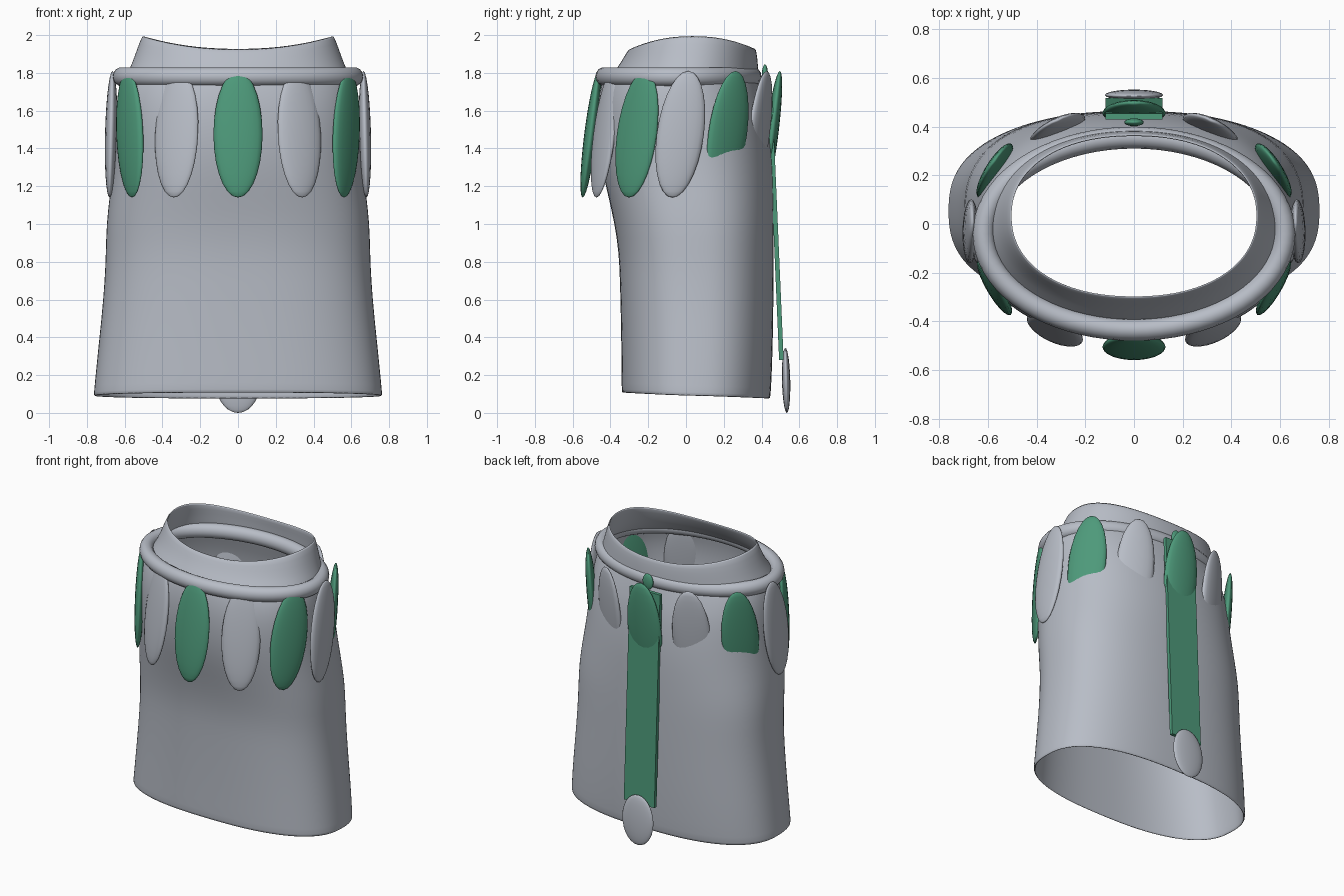
import bpy, bmesh, math
from mathutils import Matrix, Vector

if "Cube" in bpy.data.objects:
    bpy.data.objects.remove(bpy.data.objects["Cube"])


def material(name, rgb):
    m = bpy.data.materials.new(name)
    m.diffuse_color = (*rgb, 1)
    m.use_nodes = True
    m.node_tree.nodes["Principled BSDF"].inputs["Base Color"].default_value = m.diffuse_color
    return m


GREY = material("pale grey", (0.48, 0.51, 0.57))
GREEN = material("leaf green", (0.075, 0.32, 0.195))


def finish(name, bm, mat):
    bmesh.ops.recalc_face_normals(bm, faces=bm.faces)
    me = bpy.data.meshes.new(name)
    bm.to_mesh(me)
    bm.free()
    me.materials.append(mat)
    me.shade_smooth()
    ob = bpy.data.objects.new(name, me)
    bpy.context.collection.objects.link(ob)
    return ob


def loft(name, rows, mat, zfun, seg=64):
    """Open tube through rows of (z, half width, front y, back y, squareness)."""
    bm = bmesh.new()
    rings = []
    for i, (z, rx, yf, yb, n) in enumerate(rows):
        ring = []
        for k in range(seg):
            a = math.tau * k / seg
            c, s = math.cos(a), math.sin(a)
            x = rx * math.copysign(abs(c) ** (2 / n), c)
            y = (yf + yb) / 2 + (yb - yf) / 2 * math.copysign(abs(s) ** (2 / n), s)
            ring.append(bm.verts.new((x, y, z + zfun(i, c, s))))
        rings.append(ring)
    for r0, r1 in zip(rings, rings[1:]):
        for k in range(seg):
            j = (k + 1) % seg
            bm.faces.new((r0[k], r0[j], r1[j], r1[k]))
    ob = finish(name, bm, mat)
    sol = ob.modifiers.new("thickness", 'SOLIDIFY')
    sol.thickness = 0.012
    sub = ob.modifiers.new("smooth", 'SUBSURF')
    sub.levels = sub.render_levels = 1
    return ob


# Body: wide open tube, chest bulging forward, hem dipping at the back
body = [(0.09, 0.765, -0.34, 0.445, 2.5), (0.12, 0.762, -0.341, 0.45, 2.5),
        (0.3, 0.745, -0.342, 0.458, 2.5), (0.5, 0.723, -0.345, 0.462, 2.5),
        (0.7, 0.706, -0.35, 0.464, 2.5), (0.85, 0.70, -0.356, 0.465, 2.5),
        (1.0, 0.697, -0.378, 0.465, 2.5), (1.15, 0.68, -0.412, 0.463, 2.45),
        (1.3, 0.66, -0.448, 0.46, 2.4), (1.45, 0.648, -0.468, 0.447, 2.4),
        (1.6, 0.642, -0.47, 0.425, 2.35), (1.7, 0.634, -0.458, 0.395, 2.25),
        (1.78, 0.62, -0.44, 0.375, 2.1)]
loft("body", body, GREY, lambda i, c, s: -0.016 * s if i < 2 else 0)

# Collar: tapering band, higher at both sides
collar = [(1.77, 0.60, -0.41, 0.385, 2.1), (1.83, 0.567, -0.362, 0.382, 2.1),
          (1.88, 0.54, -0.33, 0.378, 2.15), (1.93, 0.508, -0.302, 0.37, 2.2)]
loft("collar", collar, GREY, lambda i, c, s: (0, 0.005, 0.03, 0.07)[i] * c * c)

# Neck ring: rounded tube around the base of the collar
bm = bmesh.new()
SEG, SIDES = 72, 14
tube = []
for k in range(SEG):
    a = math.tau * k / SEG
    p = Vector((0.618 * math.cos(a), -0.04 + 0.395 * math.sin(a), 1.78))
    out = Vector((0.395 * math.cos(a), 0.618 * math.sin(a), 0)).normalized()
    tube.append([bm.verts.new(p + out * 0.045 * math.cos(b) + Vector((0, 0, 0.05 * math.sin(b))))
                 for b in (math.tau * j / SIDES for j in range(SIDES))])
for k in range(SEG):
    r0, r1 = tube[k], tube[(k + 1) % SEG]
    for j in range(SIDES):
        m = (j + 1) % SIDES
        bm.faces.new((r0[j], r1[j], r1[m], r0[m]))
finish("neck_ring", bm, GREY)


def petal(name, centre, facing, half, mat, lean=(0, 0)):
    """Flattened ellipsoid; facing = outward angle, lean = xy shift from centre to top."""
    bm = bmesh.new()
    bmesh.ops.create_uvsphere(bm, u_segments=20, v_segments=14, radius=1)
    w, t, h = half
    n = Vector((math.cos(facing), math.sin(facing), 0))
    tan = Vector((-n.y, n.x, 0))
    up = Vector((lean[0], lean[1], h))
    m = Matrix((tan * w, n * t, up)).transposed().to_4x4()
    bm.transform(Matrix.Translation(centre) @ m)
    return finish(name, bm, mat)


# Petal necklace: alternating colours, all tilted the same way
half = (0.13, 0.034, 0.335)
lean = 0.042
petal("front_petal", (0, -0.505, 1.475), math.radians(-90), half, GREEN, (0, lean))
petal("back_petal", (0, 0.455, 1.475), math.radians(90), half, GREEN, (0, lean))
ring = [("front_side_petal", 0.325, -0.432, -66, GREY, -0.015),
        ("front_corner_petal", 0.573, -0.26, -32, GREEN, 0.012),
        ("side_petal", 0.672, -0.03, 0, GREY, -0.008),
        ("back_corner_petal", 0.572, 0.22, 35, GREEN, 0.0),
        ("back_side_petal", 0.315, 0.385, 66, GREY, 0.0)]
for name, x, y, ang, mat, lx in ring:
    for side, s in (("right", 1), ("left", -1)):
        a = math.radians(ang if s > 0 else 180 - ang)
        petal(f"{name}_{side}", (s * x, y, 1.475), a, (0.125, 0.032, 0.335), mat, (s * lx, lean))

# Back strap: thin slanting band
bm = bmesh.new()
bmesh.ops.create_cube(bm, size=1)
for v in bm.verts:
    top = v.co.z > 0
    v.co = (v.co.x * 0.235, (0.442 if top else 0.505) + v.co.y * 0.024, 1.74 if top else 0.28)
strap = finish("back_strap", bm, GREEN)
strap.data.shade_flat()

# Small knot above the strap and the oval pendant at its end
petal("strap_knot", (0, 0.418, 1.79), math.radians(90), (0.04, 0.016, 0.055), GREEN)
petal("pendant", (0, 0.53, 0.172), math.radians(90), (0.12, 0.022, 0.172), GREY, (0, -0.004))
